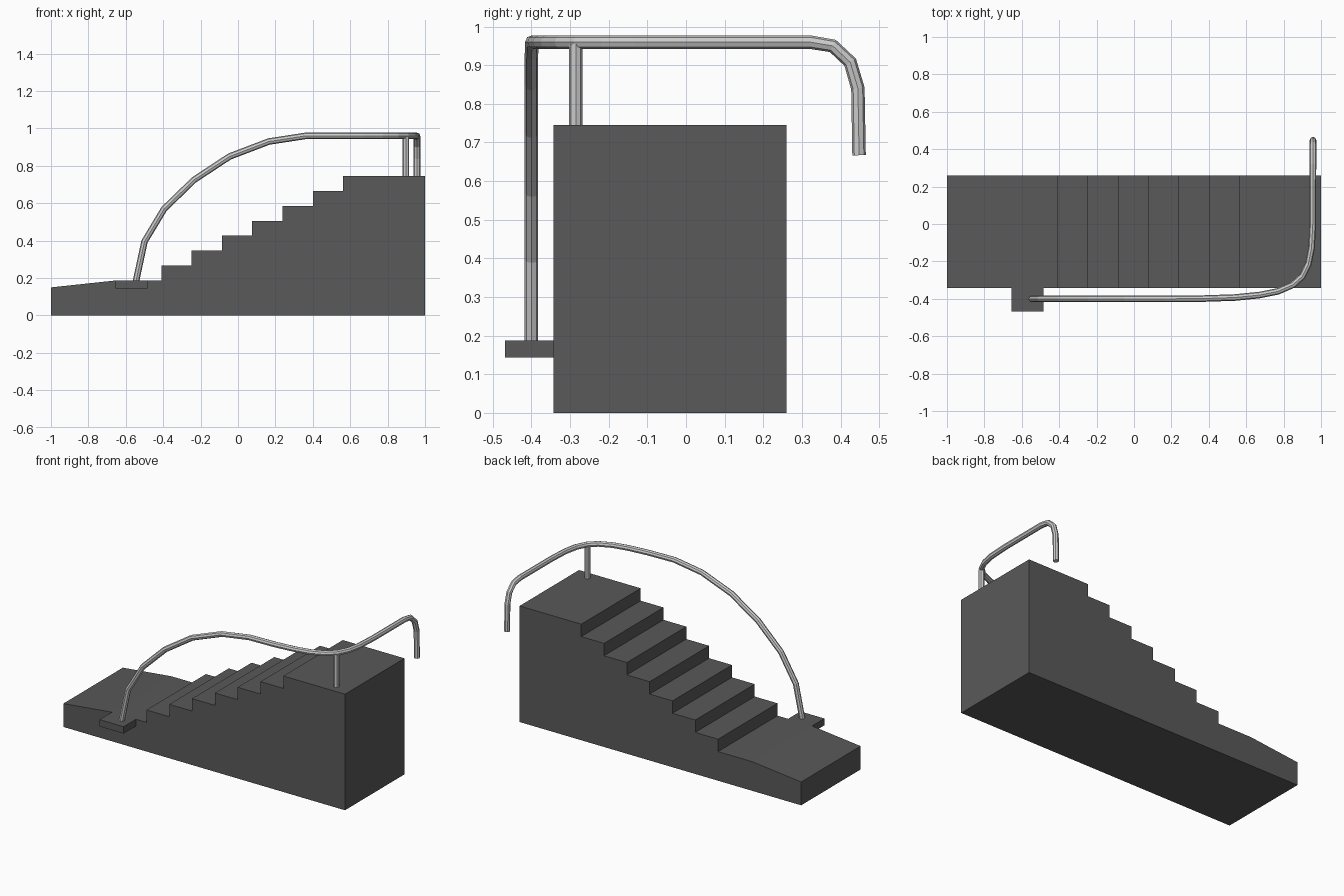
import bpy, bmesh

if "Cube" in bpy.data.objects:
    bpy.data.objects.remove(bpy.data.objects["Cube"])


def prism(name, profile, y0, y1):
    """Extrude an x-z profile along y."""
    bm = bmesh.new()
    face = bm.faces.new([bm.verts.new((x, y0, z)) for x, z in profile])
    ext = bmesh.ops.extrude_face_region(bm, geom=[face])
    verts = [v for v in ext["geom"] if isinstance(v, bmesh.types.BMVert)]
    bmesh.ops.translate(bm, verts=verts, vec=(0, y1 - y0, 0))
    bmesh.ops.recalc_face_normals(bm, faces=bm.faces)
    me = bpy.data.meshes.new(name)
    bm.to_mesh(me)
    bm.free()
    ob = bpy.data.objects.new(name, me)
    bpy.context.collection.objects.link(ob)
    if name == "staircase":
        mat = bpy.data.materials.new("dark_stone")
        mat.diffuse_color = (0.1, 0.1, 0.1, 1)
        mat.use_nodes = True
        mat.node_tree.nodes["Principled BSDF"].inputs["Base Color"].default_value = mat.diffuse_color
        bpy.data.materials["dark_stone"].use_fake_user = True
    me.materials.append(bpy.data.materials["dark_stone"])
    return ob


def tube(name, points, radius):
    """Eight-sided capped pipe along a path."""
    cu = bpy.data.curves.new(name, "CURVE")
    cu.dimensions = "3D"
    cu.bevel_depth = radius
    cu.bevel_resolution = 2
    cu.use_fill_caps = True
    sp = cu.splines.new("POLY")
    sp.points.add(len(points) - 1)
    for p, co in zip(sp.points, points):
        p.co = (*co, 1)
    sp.use_smooth = False
    ob = bpy.data.objects.new(name, cu)
    bpy.context.collection.objects.link(ob)
    return ob


# staircase block: sloped approach, seven risers, top landing
profile = [(-1, 0), (1, 0), (1, 0.745)]
x, z = 0.562, 0.745
for i in range(7):
    profile += [(x, z), (x, z - 0.0797)]
    x -= 0.162
    z -= 0.0797
profile += [(-0.655, 0.187), (-1, 0.15)]
prism("staircase", profile, -0.343, 0.26)

# side pad carrying the foot of the rail
prism("rail_foot_pad", [(-0.655, 0.143), (-0.485, 0.143),
                        (-0.485, 0.187), (-0.655, 0.187)], -0.468, -0.343)

# handrail: arcs up, sweeps round the landing, turns down at the end
Y, Z, X = -0.4, 0.96, 0.957
rail = [(-0.545, Y, 0.185), (-0.5, Y, 0.395), (-0.395, Y, 0.57),
        (-0.235, Y, 0.725), (-0.045, Y, 0.85), (0.165, Y, 0.93),
        (0.36, -0.399, Z), (0.54, -0.393, Z), (0.67, -0.38, Z),
        (0.77, -0.36, Z), (0.85, -0.325, Z), (0.9, -0.28, Z),
        (0.932, -0.215, Z), (0.949, -0.13, Z), (0.956, 0, Z),
        (X, 0.32, Z), (X, 0.38, 0.95), (X, 0.425, 0.908),
        (X, 0.445, 0.84), (X, 0.448, 0.667)]
tube("handrail", rail, 0.0175)

# support post on the landing
tube("rail_post", [(0.898, -0.285, 0.745), (0.898, -0.285, 0.955)], 0.0175)
